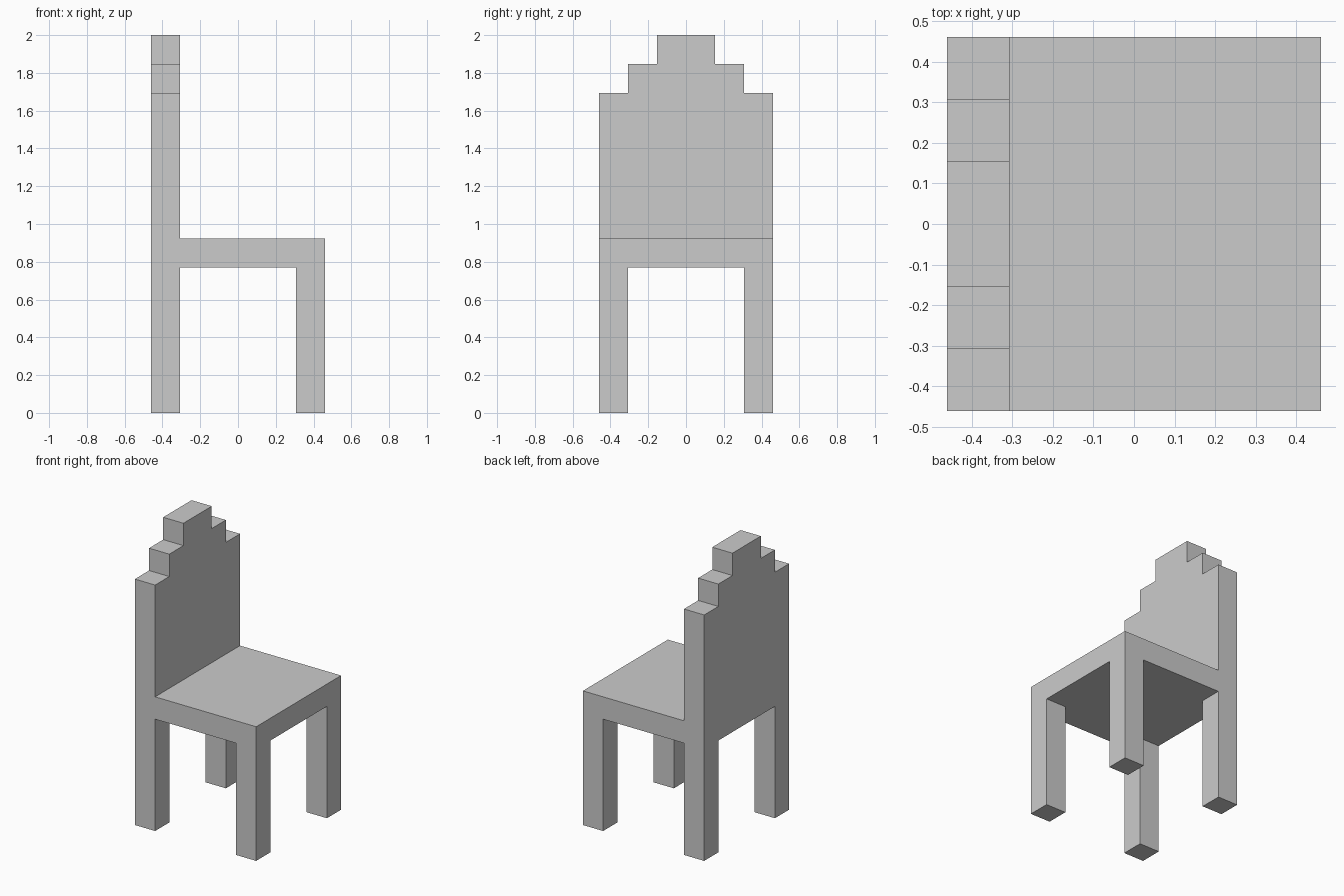
import bpy
import bmesh

if "Cube" in bpy.data.objects:
    bpy.data.objects.remove(bpy.data.objects["Cube"])

U = 2 / 13  # one block: the whole chair is 6 x 6 x 13 blocks


def prism(name, profile, x0, x1):
    """Extrude a (y, z) outline from x0 to x1, all measured in blocks."""
    bm = bmesh.new()
    face = bm.faces.new([bm.verts.new((x0 * U, y * U, z * U)) for y, z in profile])
    result = bmesh.ops.extrude_face_region(bm, geom=[face])
    verts = [g for g in result["geom"] if isinstance(g, bmesh.types.BMVert)]
    bmesh.ops.translate(bm, verts=verts, vec=((x1 - x0) * U, 0, 0))
    bmesh.ops.recalc_face_normals(bm, faces=bm.faces)
    mesh = bpy.data.meshes.new(name)
    bm.to_mesh(mesh)
    bm.free()
    obj = bpy.data.objects.new(name, mesh)
    bpy.context.collection.objects.link(obj)
    return obj


def rect(y0, y1, z0, z1):
    return [(y0, z0), (y1, z0), (y1, z1), (y0, z1)]


# Four square legs, one under each corner of the seat
for x_name, x in (("back", -3), ("front", 2)):
    for y_name, y in (("right", -3), ("left", 2)):
        prism(f"{x_name}_{y_name}_leg", rect(y, y + 1, 0, 5), x, x + 1)

# Seat slab
prism("seat", rect(-3, 3, 5, 6), -3, 3)

# Backrest with a stepped top, mirrored across y = 0
half = [(3, 6), (3, 11), (2, 11), (2, 12), (1, 12), (1, 13)]
prism("backrest", half + [(-y, z) for y, z in reversed(half)], -3, -2)
